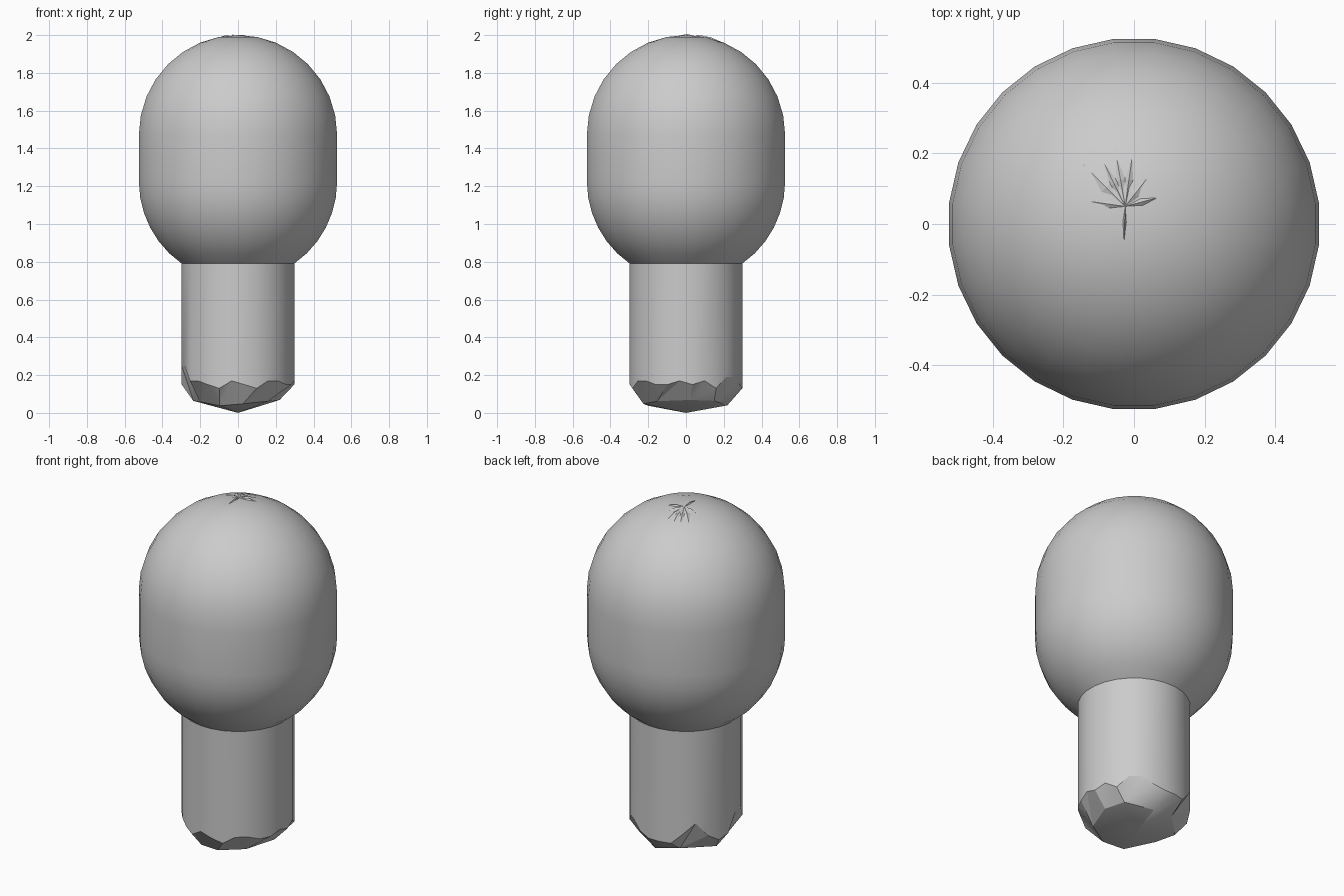
import bpy, bmesh, math, random
from mathutils import Vector

if "Cube" in bpy.data.objects:
    bpy.data.objects.remove(bpy.data.objects["Cube"], do_unlink=True)

random.seed(4)
SEGS = 28
HEAD_R, STEM_R = 0.528, 0.3
TOP_C, LOW_C = 1.472, 1.225  # centres of the head's two domes

grey = bpy.data.materials.new("plain_grey")
grey.use_nodes = True
grey.diffuse_color = (0.6, 0.6, 0.6, 1)
grey.node_tree.nodes["Principled BSDF"].inputs["Base Color"].default_value = (0.6, 0.6, 0.6, 1)


def finish(bm, name, angle):
    bmesh.ops.remove_doubles(bm, verts=bm.verts, dist=0.0005)
    bmesh.ops.recalc_face_normals(bm, faces=bm.faces)
    mesh = bpy.data.meshes.new(name)
    bm.to_mesh(mesh)
    bm.free()
    mesh.materials.append(grey)
    ob = bpy.data.objects.new(name, mesh)
    bpy.context.collection.objects.link(ob)
    bpy.ops.object.select_all(action='DESELECT')
    ob.select_set(True)
    bpy.context.view_layer.objects.active = ob
    bpy.ops.object.shade_smooth_by_angle(angle=math.radians(angle))
    return ob


def polar(r, a, z):
    return Vector((r * math.cos(a), r * math.sin(a), z))


def bridge(bm, upper, lower):
    for i in range(SEGS):
        j = (i + 1) % SEGS
        for tri in ((upper[i], upper[j], lower[i]), (upper[j], lower[j], lower[i])):
            bm.faces.new(tri)


def ring(bm, r, z):
    return [bm.verts.new(polar(r, math.tau * (i + 0.5) / SEGS, z)) for i in range(SEGS)]


# Head: stretched ball, open where the stem enters
bm = bmesh.new()
profile = [(HEAD_R * math.sin(t), TOP_C + HEAD_R * math.cos(t))
           for t in (math.pi / 2 * k / 8 for k in range(1, 9))]
low_end = math.asin(STEM_R / HEAD_R)
for k in range(7):
    t = math.pi / 2 + (math.pi / 2 - low_end) * k / 6
    profile.append((HEAD_R * math.sin(t), LOW_C + HEAD_R * math.cos(t)))
rings = [ring(bm, r, z) for r, z in profile]
for upper, lower in zip(rings, rings[1:]):
    bridge(bm, upper, lower)
crown = bm.verts.new((0, 0, 2))
for i in range(SEGS):
    bm.faces.new((crown, rings[0][i], rings[0][(i + 1) % SEGS]))
finish(bm, "head", 50)

# Stem: round post whose foot is roughly broken into facets
bm = bmesh.new()
top = ring(bm, STEM_R, 0.81)
rim = ring(bm, STEM_R, 0.17)
for v in rim:
    v.co.z = random.choice((0.13, 0.15, 0.17, 0.19, 0.25))
bridge(bm, top, rim)
CHIPS = 9
chips = [polar(random.uniform(0.21, 0.25), math.tau * (k + random.uniform(-0.2, 0.2)) / CHIPS,
               random.uniform(0.03, 0.07)) for k in range(CHIPS)]
foot = [bm.verts.new(chips[round(i * CHIPS / SEGS) % CHIPS]) for i in range(SEGS)]
bridge(bm, rim, foot)
base = bm.verts.new((0, 0, 0))
for i in range(SEGS):
    bm.faces.new((base, foot[(i + 1) % SEGS], foot[i]))
finish(bm, "stem", 25)

# Crumpled shards on the crown, folded along a raised spine
bm = bmesh.new()


def on_head(p, lift):
    x, y = p
    return Vector((x, y, TOP_C + math.sqrt(HEAD_R ** 2 - x * x - y * y) + lift))


root = Vector((-0.025, 0.05))
for angle, length, width in ((135, 0.17, 0.018), (116, 0.16, 0.012), (100, 0.17, 0.014),
                             (82, 0.17, 0.012), (172, 0.1, 0.012), (52, 0.1, 0.014),
                             (15, 0.11, 0.01), (268, 0.1, 0.005)):
    a = math.radians(angle)
    along = Vector((math.cos(a), math.sin(a)))
    side = Vector((-along.y, along.x)) * width
    mid = root + along * length * 0.45
    a0, tip = (bm.verts.new(on_head(p, -0.002)) for p in (root, root + along * length))
    left, right = (bm.verts.new(on_head(p, -0.002)) for p in (mid + side, mid - side))
    spine = bm.verts.new(on_head(mid, 0.006))
    for tri in ((a0, spine, left), (left, spine, tip), (a0, right, spine), (right, tip, spine)):
        bm.faces.new(tri)
finish(bm, "crown_shards", 5)
